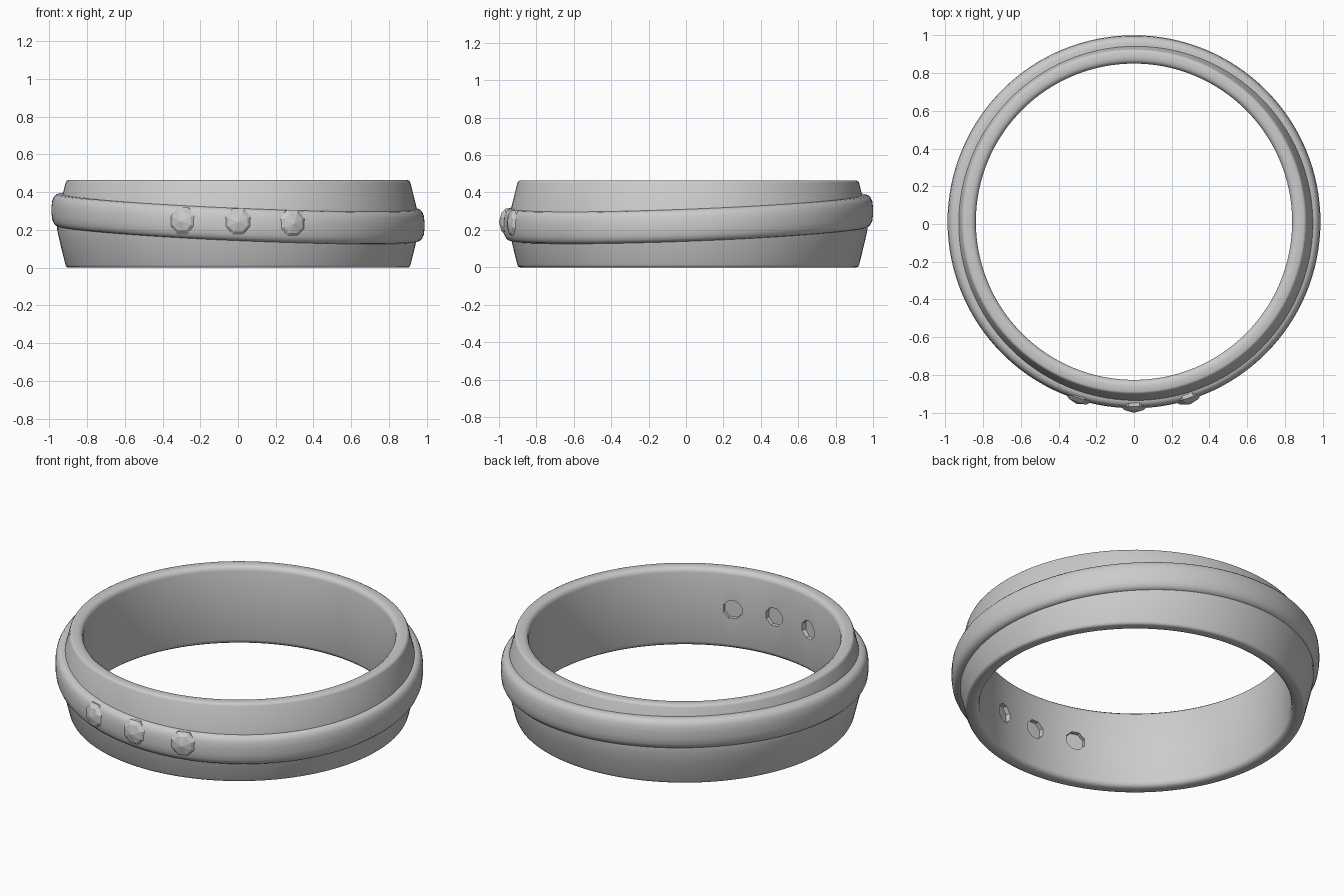
import bpy, bmesh
from math import sin, cos, pi, asin, radians
from mathutils import Matrix, Vector

if "Cube" in bpy.data.objects:
    bpy.data.objects.remove(bpy.data.objects["Cube"])

CY = 0.012  # ring axis offset in y


def add_object(name, bm):
    bmesh.ops.recalc_face_normals(bm, faces=bm.faces)
    mesh = bpy.data.meshes.new(name)
    bm.to_mesh(mesh)
    bm.free()
    obj = bpy.data.objects.new(name, mesh)
    bpy.context.collection.objects.link(obj)
    return obj


def select(obj):
    bpy.ops.object.select_all(action='DESELECT')
    obj.select_set(True)
    bpy.context.view_layer.objects.active = obj


def lathe(name, profile, tilt=lambda x, y: 0.0, n=128):
    """Closed (radius, z) profile swept round the ring axis."""
    bm = bmesh.new()
    rings = []
    for i in range(n):
        c, s = cos(2 * pi * i / n), sin(2 * pi * i / n)
        rings.append([bm.verts.new((r * c, r * s + CY, z + tilt(c, s))) for r, z in profile])
    m = len(profile)
    for i in range(n):
        a, b = rings[i], rings[(i + 1) % n]
        for j in range(m):
            k = (j + 1) % m
            bm.faces.new((a[j], b[j], b[k], a[k]))
    return add_object(name, bm)


def facet_solid(name, profile, x, z):
    """Eight-sided solid along the radial direction at x on the ring front."""
    a = asin(x / 0.97)
    out = Vector((sin(a), -cos(a), 0))
    side = Vector((cos(a), sin(a), 0))
    bm = bmesh.new()
    rings = []
    for r, d in profile:
        rings.append([bm.verts.new(out * d + side * r * cos(pi * i / 4 + pi / 8)
                                   + Vector((0, CY, z + r * sin(pi * i / 4 + pi / 8))))
                      for i in range(8)])
    for p, q in zip(rings, rings[1:]):
        for i in range(8):
            k = (i + 1) % 8
            bm.faces.new((p[i], p[k], q[k], q[i]))
    bm.faces.new(rings[0])
    bm.faces.new(rings[-1])
    return add_object(name, bm)


# Barrel-shaped ring body with softened rims
half = [(0.838, 0.028), (0.843, 0.012), (0.856, 0.002), (0.872, 0.0),
        (0.900, 0.0), (0.909, 0.004), (0.914, 0.014), (0.945, 0.14), (0.958, 0.20)]
body = lathe("ring_body", half + [(r, 0.464 - z) for r, z in reversed(half)])

# Rounded raised band, slightly tilted around the body
arc = [(0.925, -0.086), (0.948, -0.086), (0.964, -0.082), (0.976, -0.070),
       (0.984, -0.052), (0.988, -0.020)]
band = lathe("raised_band", arc + [(r, -z) for r, z in reversed(arc)],
             tilt=lambda x, y: 0.265 - 0.04 * x + 0.036 * y)

# Three faceted stones, with shallow openings on the inner wall
for i, (x, z) in enumerate([(-0.29, 0.247), (0.0, 0.242), (0.285, 0.234)]):
    facet_solid(f"stone_{i + 1}",
                [(0.055, 0.90), (0.077, 0.965), (0.077, 0.978), (0.055, 0.998), (0.004, 1.011)], x, z)
    cutter = facet_solid("opening_cutter", [(0.056, 0.80), (0.056, 0.862)], x, z)
    cutter.hide_render = True
    select(body)
    mod = body.modifiers.new("opening", 'BOOLEAN')
    mod.operation, mod.solver, mod.object = 'DIFFERENCE', 'EXACT', cutter
    bpy.ops.object.modifier_apply(modifier=mod.name)
    bpy.data.objects.remove(cutter)

for obj in (body, band):
    select(obj)
    bpy.ops.object.shade_smooth_by_angle(angle=radians(40))
